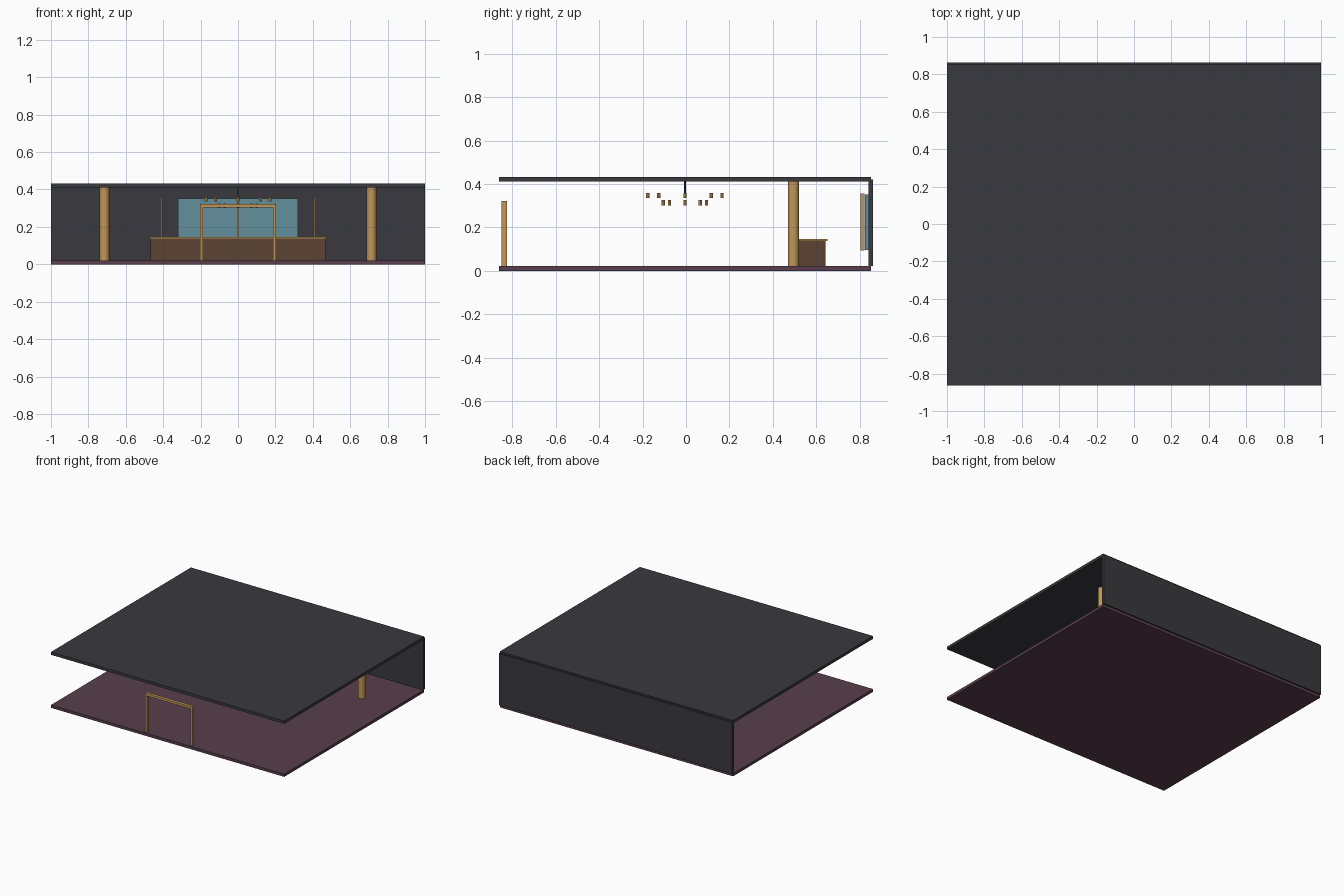
import bpy
from math import cos, sin, pi

if "Cube" in bpy.data.objects:
    bpy.data.objects.remove(bpy.data.objects["Cube"])

OFF = -0.005  # y offset that centres room plus back wall


def material(name, r, g, b):
    m = bpy.data.materials.new(name)
    m.diffuse_color = [((c / 255 + 0.055) / 1.055) ** 2.4 for c in (r, g, b)] + [1]
    m.use_nodes = True
    m.node_tree.nodes["Principled BSDF"].inputs["Base Color"].default_value = m.diffuse_color
    return m


gold = material("gold", 192, 150, 88)
dark = material("charcoal", 58, 57, 62)
plum = material("plum", 88, 62, 76)
wood = material("wood", 92, 66, 52)
teal = material("teal_glass", 98, 144, 156)


def box(name, x, y, z, mat):
    """Box from (min, max) ranges on each axis."""
    r = (x, y, z)
    bpy.ops.mesh.primitive_cube_add(size=1, location=[(a + b) / 2 for a, b in r])
    ob = bpy.context.object
    ob.name = name
    ob.scale = [b - a for a, b in r]
    bpy.ops.object.transform_apply(location=False, rotation=False, scale=True)
    ob.data.materials.append(mat)
    return ob


def cylinder(name, x, y, z, radius, mat, sides=24):
    bpy.ops.mesh.primitive_cylinder_add(vertices=sides, radius=radius, depth=z[1] - z[0],
                                        location=(x, y, (z[0] + z[1]) / 2))
    ob = bpy.context.object
    ob.name = name
    ob.data.materials.append(mat)
    bpy.ops.object.shade_smooth_by_angle()
    return ob


# Room shell
depth = (-0.8625, 0.852)
box("floor", (-1, 1), depth, (0, 0.0214), plum)
box("ceiling", (-1, 1), depth, (0.411, 0.4325), dark)
box("back_wall", (-1, 1), (0.841, 0.8625), (0.0214, 0.4214), dark)

# Columns
for side, s in (("left", -1), ("right", 1)):
    cylinder(side + "_column", s * 0.714, 0.5 + OFF, (0.0214, 0.413), 0.026, gold)

# Bar counter
box("counter", (-0.467, 0.467), (0.488, 0.643), (0.0214, 0.137), wood)
box("counter_top", (-0.476, 0.476), (0.481, 0.652), (0.137, 0.147), gold)

# Back wall panel with gold strips
box("wall_panel", (-0.32, 0.32), (0.824, 0.841), (0.095, 0.351), teal)
for i in (-1, 0, 1):
    x = i * 0.408
    box("wall_strip", (x - 0.005, x + 0.005), (0.805, 0.823), (0.093, 0.356), gold)

# Entrance frame
frame_y = (-0.85, -0.826)
for side, s in (("left", -1), ("right", 1)):
    x = s * 0.195
    box(side + "_door_post", (x - 0.008, x + 0.008), frame_y, (0.0214, 0.322), gold)
box("door_lintel", (-0.203, 0.203), frame_y, (0.304, 0.322), gold)

# Chandelier: rod and two rings of pendants
cylinder("chandelier_rod", 0, OFF, (0.335, 0.413), 0.004, dark, 12)
for name, radius, z in (("outer", 0.171, 0.347), ("inner", 0.1, 0.313)):
    for i in range(8):
        a = i * pi / 4
        cylinder(name + "_pendant", radius * cos(a), radius * sin(a) + OFF,
                 (z - 0.0125, z + 0.0125), 0.0075, gold, 12)
